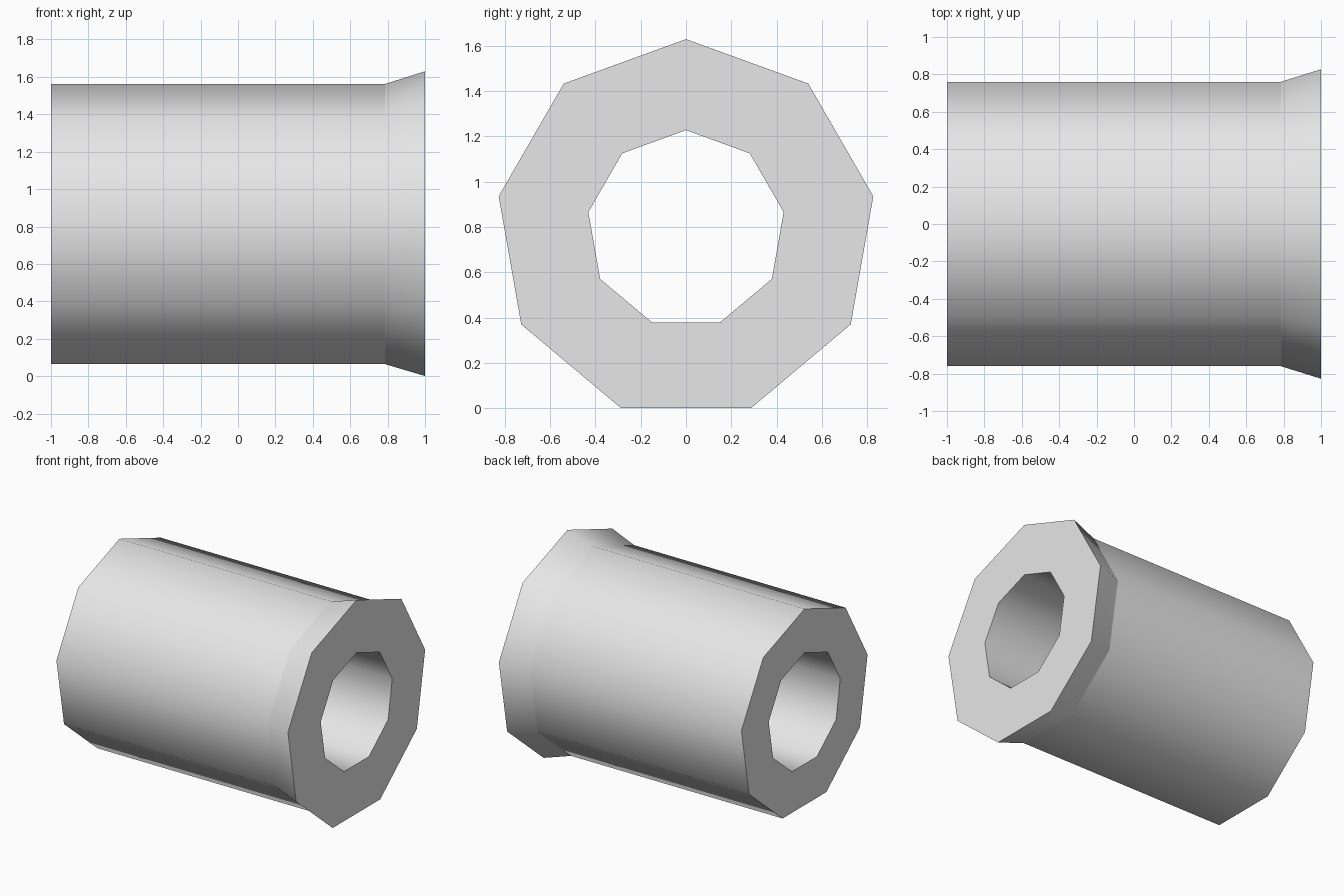
import bpy, bmesh
from math import sin, cos, tau

if "Cube" in bpy.data.objects:
    bpy.data.objects.remove(bpy.data.objects["Cube"], do_unlink=True)

SIDES = 9
AXIS_Z = 0.79

grey = bpy.data.materials.new("light_grey")
grey.use_nodes = True
grey.diffuse_color = (0.8, 0.8, 0.8, 1)
grey.node_tree.nodes["Principled BSDF"].inputs["Base Color"].default_value = (0.8, 0.8, 0.8, 1)

# Closed wall profile (x, radius): outer body, flared lip, bore
profile = [(-1, 0.772), (0.785, 0.772), (1, 0.84), (1, 0.438), (-1, 0.438)]

bm = bmesh.new()
rings = []
for x, r in profile:
    angles = [tau * i / SIDES for i in range(SIDES)]
    rings.append([bm.verts.new((x, r * sin(a), AXIS_Z + r * cos(a))) for a in angles])

# Skin between neighbouring rings
for a, b in zip(rings, rings[1:] + rings[:1]):
    for i in range(SIDES):
        j = (i + 1) % SIDES
        bm.faces.new((a[i], a[j], b[j], b[i]))
bmesh.ops.recalc_face_normals(bm, faces=bm.faces)

# Round shading about the axis, crisp rims and lip seam
for f in bm.faces:
    f.smooth = True
for e in bm.edges:
    if abs(e.verts[0].co.x - e.verts[1].co.x) < 0.001:
        e.smooth = False

mesh = bpy.data.meshes.new("flared_tube")
bm.to_mesh(mesh)
bm.free()
mesh.materials.append(grey)
tube = bpy.data.objects.new("flared_tube", mesh)
bpy.context.collection.objects.link(tube)
